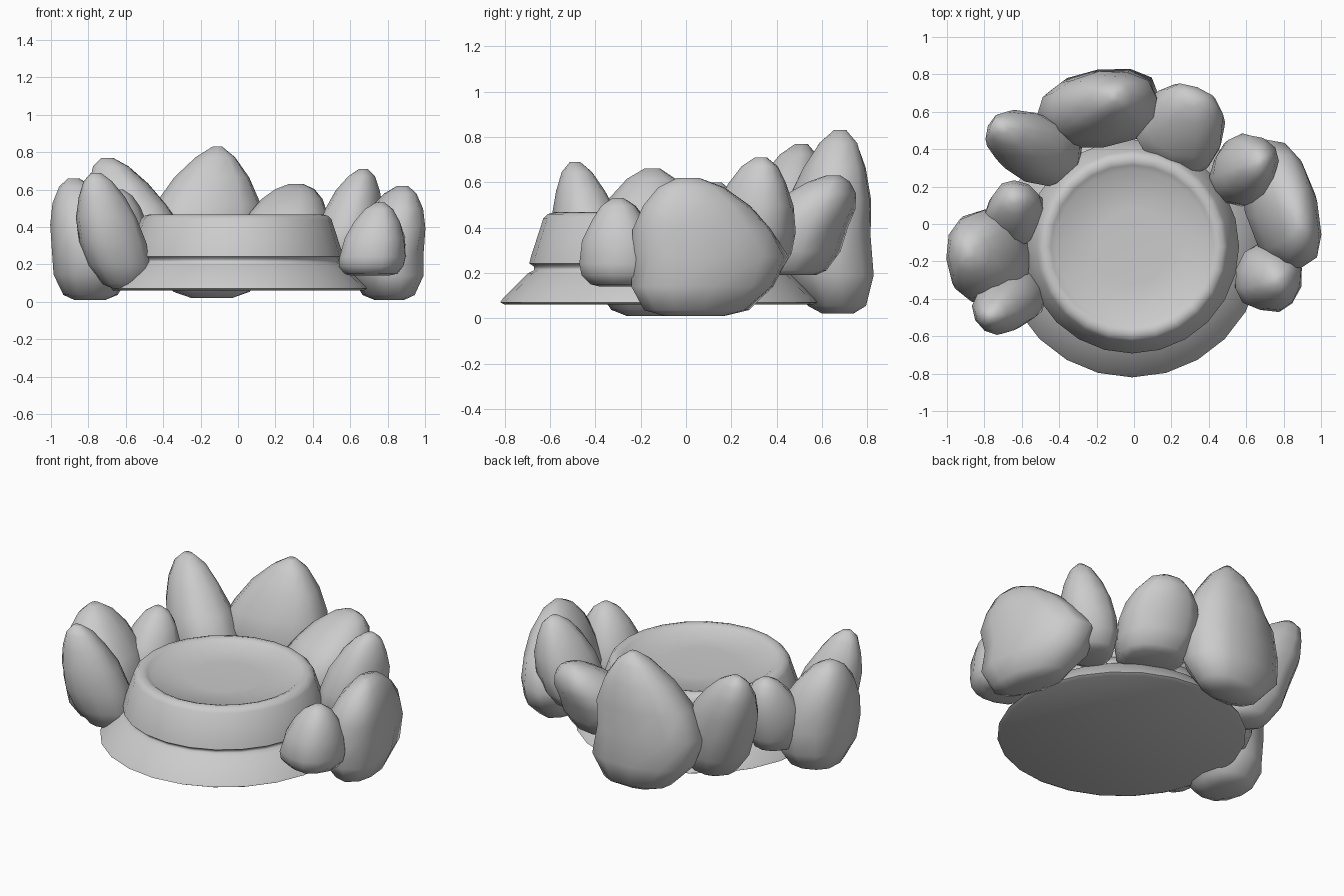
import bpy
import math
import random
from mathutils import Vector

random.seed(4)
if "Cube" in bpy.data.objects:
    bpy.data.objects.remove(bpy.data.objects["Cube"], do_unlink=True)

# One stone colour for everything
stone = bpy.data.materials.new("grey_stone")
stone.use_nodes = True
GREY = (0.6, 0.6, 0.6, 1)
stone.diffuse_color = GREY
stone.node_tree.nodes["Principled BSDF"].inputs["Base Color"].default_value = GREY


def loft(name, rings, sharp):
    """Skin a stack of equal rings, cap both ends and smooth the result."""
    sides = len(rings[0])
    verts = [point for ring in rings for point in ring]
    faces = []
    for level in range(len(rings) - 1):
        low, high = level * sides, (level + 1) * sides
        for i in range(sides):
            j = (i + 1) % sides
            faces.append((low + i, low + j, high + j, high + i))
    faces.append(tuple(reversed(range(sides))))
    faces.append(tuple(range(len(verts) - sides, len(verts))))
    mesh = bpy.data.meshes.new(name)
    mesh.from_pydata(verts, [], faces)
    mesh.materials.append(stone)
    obj = bpy.data.objects.new(name, mesh)
    bpy.context.collection.objects.link(obj)
    bpy.ops.object.select_all(action='DESELECT')
    obj.select_set(True)
    bpy.context.view_layer.objects.active = obj
    bpy.ops.object.shade_smooth_by_angle(angle=math.radians(sharp))
    return obj


def oval(centre, a, b, yaw, sides, square=1, wobble=0):
    """Points of a turned oval lying level; square below 1 fills its corners."""
    points = []
    for i in range(sides):
        angle = math.tau * i / sides
        grow = 1 + random.uniform(-wobble, wobble)
        c, s = math.cos(angle), math.sin(angle)
        x = a * grow * math.copysign(abs(c) ** square, c)
        y = b * grow * math.copysign(abs(s) ** square, s)
        turn = Vector((x * math.cos(yaw) - y * math.sin(yaw),
                       x * math.sin(yaw) + y * math.cos(yaw), 0))
        points.append(Vector(centre) + turn)
    return points


# Height along the stone (-1 foot, 0 belly, 1 tip) and its fullness there
ROCK_PROFILE = ((-1, 0.3), (-0.9, 0.6), (-0.5, 0.92), (0, 1),
                (0.35, 0.9), (0.65, 0.68), (0.88, 0.42), (1, 0.14))


def rock(name, foot, belly, tip, a, b, yaw, flat=1, point=1):
    """Boulder from foot to belly to tip; low flat widens the foot,
    high point narrows the tip sideways."""
    foot, belly, tip = Vector(foot), Vector(belly), Vector(tip)
    rings = []
    for t, size in ROCK_PROFILE:
        centre = belly.lerp(tip if t > 0 else foot, abs(t))
        size **= 1 if t > 0 else flat
        wide = size ** point if t > 0 else size
        rings.append(oval(centre, a * wide, b * size,
                          math.radians(yaw), 12, 0.85, 0.03))
    return loft(name, rings, 60)


# Two-tier round pedestal with a dished top
PEDESTAL_PROFILE = ((0.68, 0.06), (0.7, 0.07), (0.69, 0.085), (0.575, 0.2),
                    (0.55, 0.212), (0.55, 0.228), (0.572, 0.242), (0.565, 0.27),
                    (0.51, 0.44), (0.49, 0.46), (0.46, 0.468), (0.435, 0.458),
                    (0.41, 0.44), (0.2, 0.43))
loft("pedestal", [oval((-0.01, -0.12, z), r, r, 0, 24)
                  for r, z in PEDESTAL_PROFILE], 65)

# Ring of boulders, open at the front
rock("back_rock", (-0.14, 0.67, 0.02), (-0.19, 0.61, 0.36), (-0.11, 0.68, 0.83),
     0.33, 0.2, 8, 0.9, 1.3)
rock("back_right_rock", (-0.45, 0.39, 0.08), (-0.52, 0.4, 0.38), (-0.7, 0.51, 0.77),
     0.23, 0.18, -20, 0.8)
rock("back_left_rock", (0.25, 0.44, 0.19), (0.25, 0.5, 0.4), (0.31, 0.65, 0.63),
     0.23, 0.21, -20, 0.4, 0.9)
rock("left_inner_rock", (0.54, 0.27, 0.19), (0.59, 0.29, 0.38), (0.67, 0.33, 0.71),
     0.16, 0.19, -25, 0.5)
rock("left_outer_rock", (0.81, 0.04, 0.01), (0.78, 0.11, 0.27), (0.88, 0.01, 0.62),
     0.19, 0.35, 14, 0.8)
rock("left_front_rock", (0.71, -0.28, 0.14), (0.72, -0.29, 0.24), (0.76, -0.3, 0.53),
     0.18, 0.18, -15, 0.5)
rock("right_outer_rock", (-0.79, -0.16, 0.01), (-0.77, -0.18, 0.28), (-0.88, -0.15, 0.66),
     0.22, 0.26, 5, 0.8)
rock("right_front_rock", (-0.6, -0.37, 0.07), (-0.67, -0.42, 0.32), (-0.76, -0.49, 0.69),
     0.18, 0.15, 25, 0.8)
rock("right_inner_rock", (-0.64, 0.03, 0.15), (-0.64, 0.05, 0.33), (-0.64, 0.13, 0.6),
     0.155, 0.17, -30, 0.5, 0.9)
